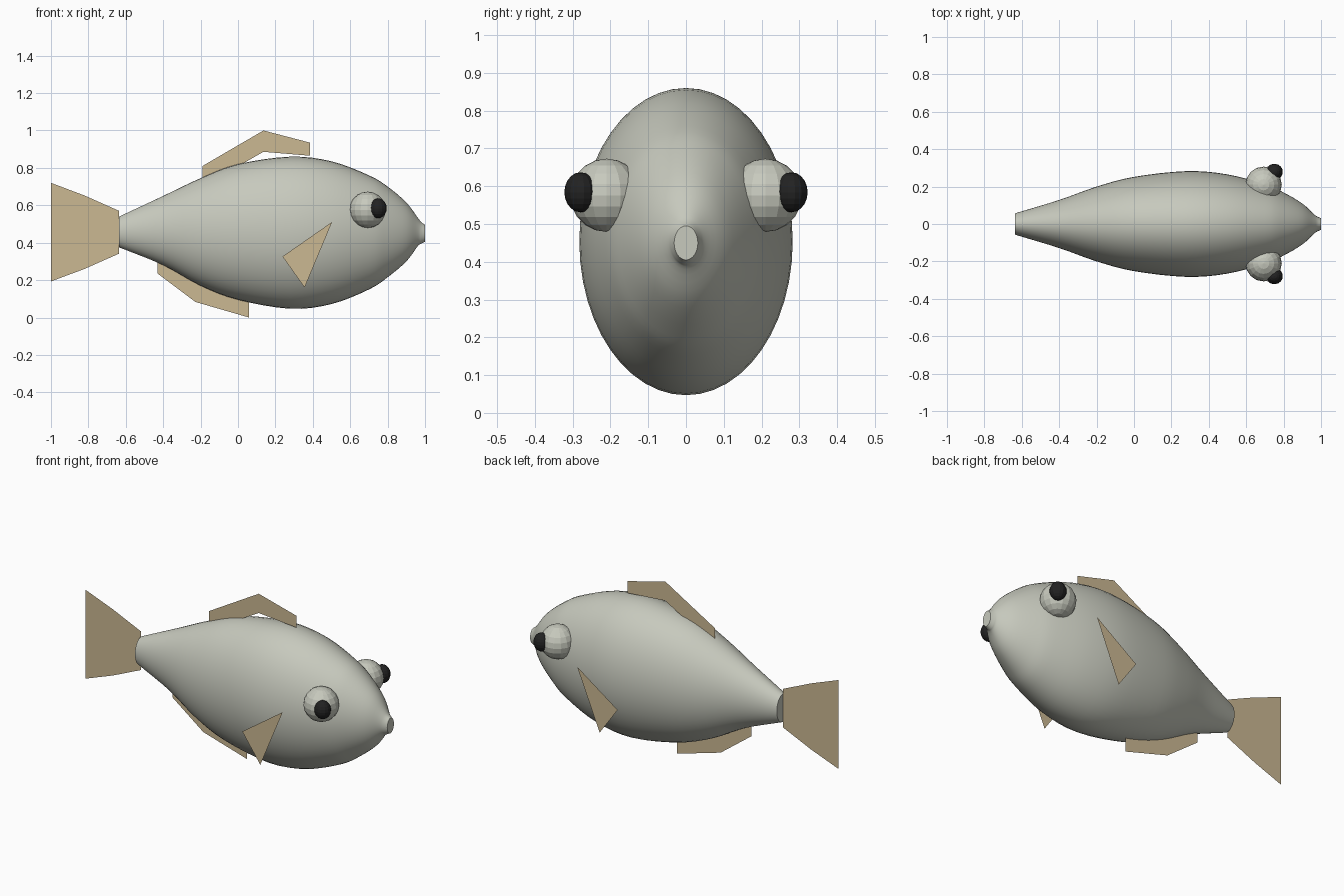
import bpy, bmesh, math
from mathutils import Vector

if "Cube" in bpy.data.objects:
    bpy.data.objects.remove(bpy.data.objects["Cube"])


def material(name, rgb):
    m = bpy.data.materials.new(name)
    m.diffuse_color = (*rgb, 1)
    m.use_nodes = True
    m.node_tree.nodes["Principled BSDF"].inputs["Base Color"].default_value = m.diffuse_color
    return m


SKIN = material("grey_skin", (0.57, 0.585, 0.51))
FIN = material("tan_fin", (0.60, 0.48, 0.29))
BLACK = material("black_pupil", (0.016, 0.016, 0.016))


def finish(name, bm, mat):
    mesh = bpy.data.meshes.new(name)
    bm.to_mesh(mesh)
    bm.free()
    mesh.materials.append(mat)
    ob = bpy.data.objects.new(name, mesh)
    bpy.context.collection.objects.link(ob)
    return ob


def smooth_path(pts, steps):
    """Catmull-Rom curve through the stations."""
    p = [Vector(q) for q in pts]
    p = [2 * p[0] - p[1]] + p + [2 * p[-1] - p[-2]]
    out = []
    for i in range(1, len(p) - 2):
        a, b, c, d = p[i - 1:i + 3]
        for k in range(steps):
            t = k / steps
            out.append(0.5 * (2 * b + (c - a) * t + (2 * a - 5 * b + 4 * c - d) * t * t
                              + (3 * b - a - 3 * c + d) * t ** 3))
    return out + [p[-2]]


# Body: ellipses lofted along x (x, top z, bottom z)
STATIONS = [(-0.635, 0.54, 0.375), (-0.4, 0.65, 0.28), (-0.2, 0.745, 0.17),
            (0.0, 0.82, 0.095), (0.28, 0.86, 0.047), (0.5, 0.835, 0.072),
            (0.7, 0.76, 0.15), (0.8, 0.70, 0.215), (0.9, 0.615, 0.30),
            (0.96, 0.535, 0.38), (0.98, 0.51, 0.395), (1.0, 0.495, 0.405)]
SIDES = 48
bm = bmesh.new()
rings = []
for x, top, bottom in smooth_path(STATIONS, 4):
    mid, half = (top + bottom) / 2, (top - bottom) / 2
    angles = [2 * math.pi * k / SIDES for k in range(SIDES)]
    rings.append([bm.verts.new((x, 0.695 * half * math.cos(a), mid + half * math.sin(a)))
                  for a in angles])
for r, s in zip(rings, rings[1:]):
    for k in range(SIDES):
        n = (k + 1) % SIDES
        bm.faces.new((r[k], r[n], s[n], s[k])).smooth = True
bm.faces.new(rings[0])     # tail end cap
bm.faces.new(rings[-1])    # mouth cap
bmesh.ops.recalc_face_normals(bm, faces=bm.faces)
finish("body", bm, SKIN)


# Fins: flat sheets between an outer and an inner edge, given as (x, z)
def sheet_fin(name, outer, inner):
    bm = bmesh.new()
    o, i = [[bm.verts.new((x, 0, z)) for x, z in edge] for edge in (outer, inner)]
    for k in range(len(o) - 1):
        bm.faces.new((o[k], o[k + 1], i[k + 1], i[k]))
    bmesh.ops.recalc_face_normals(bm, faces=bm.faces)
    finish(name, bm, FIN)


sheet_fin("tail_fin",
          [(-1, 0.72), (-0.82, 0.652), (-0.635, 0.57)],
          [(-1, 0.193), (-0.82, 0.26), (-0.635, 0.342)])
sheet_fin("dorsal_fin",
          [(-0.19, 0.81), (0.136, 1.0), (0.385, 0.935)],
          [(-0.19, 0.70), (0.136, 0.886), (0.385, 0.865)])
sheet_fin("anal_fin",
          [(-0.43, 0.235), (-0.227, 0.083), (0.059, 0.0)],
          [(-0.43, 0.33), (-0.227, 0.20), (0.059, 0.08)])


# Faceted ball for eyes and pupils
def ball(name, centre, radius, segments, ring_count, mat):
    bm = bmesh.new()
    bmesh.ops.create_uvsphere(bm, u_segments=segments, v_segments=ring_count, radius=1)
    bmesh.ops.scale(bm, vec=radius, verts=bm.verts)
    bmesh.ops.translate(bm, vec=centre, verts=bm.verts)
    finish(name, bm, mat)


# Paired parts on both flanks
for side, s in (("right", -1), ("left", 1)):
    ball("eye_" + side, (0.693, s * 0.21, 0.576), (0.097, 0.097, 0.097), 16, 10, SKIN)
    ball("pupil_" + side, (0.75, s * 0.279, 0.584), (0.046, 0.043, 0.053), 14, 10, BLACK)
    bm = bmesh.new()
    pts = [(0.503, 0.511), (0.238, 0.326), (0.356, 0.16)]
    face = bm.faces.new([bm.verts.new((x, s * 0.30, z)) for x, z in pts])
    face.normal_update()
    if face.normal.y * s < 0:
        face.normal_flip()
    finish("pectoral_fin_" + side, bm, FIN)
